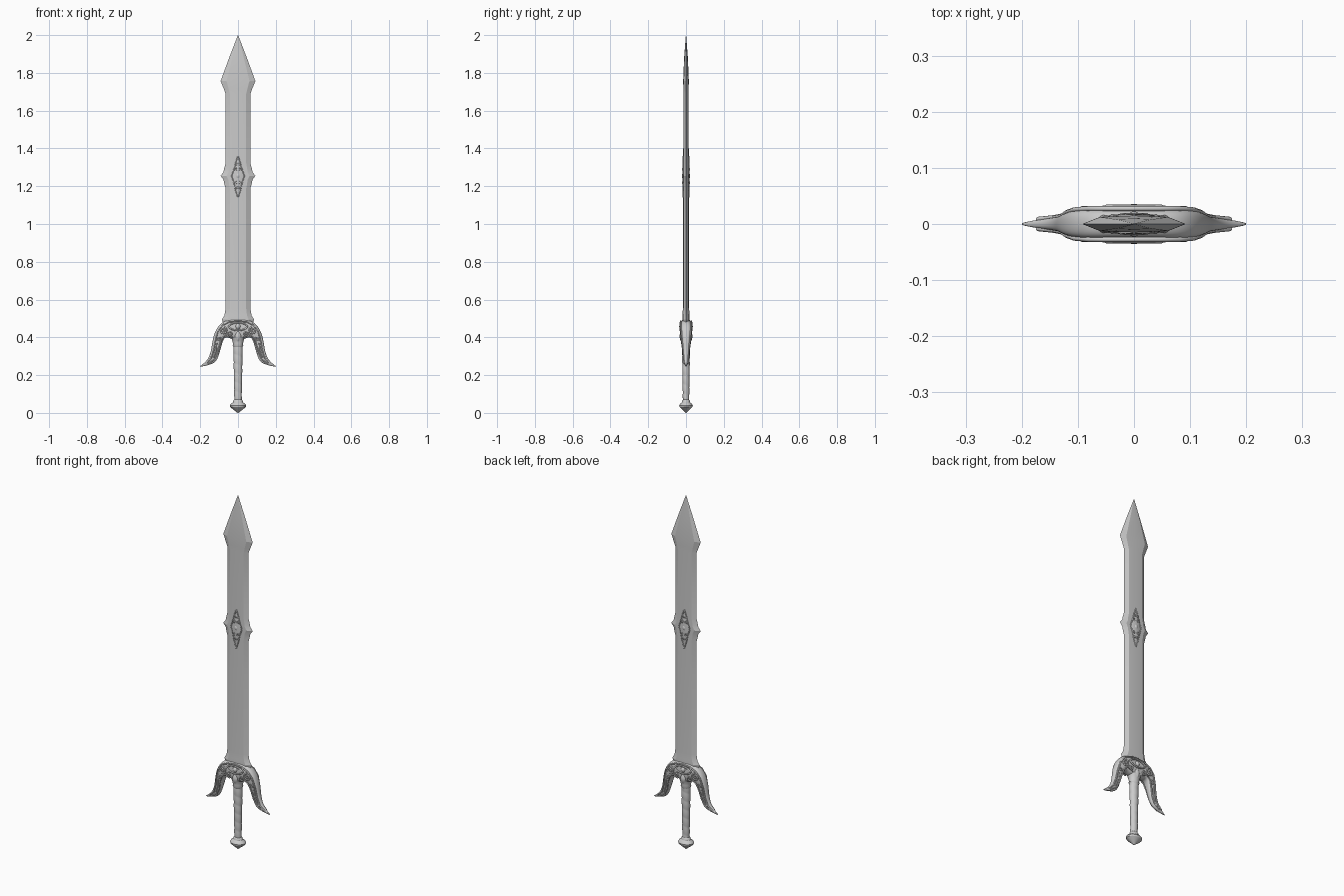
import bpy, bmesh
from math import sin, cos, pi, copysign
from mathutils import Vector

if "Cube" in bpy.data.objects:
    bpy.data.objects.remove(bpy.data.objects["Cube"])


def loft(name, rings, angle=35, subsurf=0):
    """Skin a list of equal-length vertex rings and cap both ends."""
    bm = bmesh.new()
    rows = [[bm.verts.new(p) for p in ring] for ring in rings]
    n = len(rows[0])
    for a, b in zip(rows, rows[1:]):
        for i in range(n):
            bm.faces.new((a[i], a[(i + 1) % n], b[(i + 1) % n], b[i]))
    bm.faces.new(rows[0][::-1])
    bm.faces.new(rows[-1])
    bmesh.ops.recalc_face_normals(bm, faces=bm.faces)
    me = bpy.data.meshes.new(name)
    bm.to_mesh(me)
    bm.free()
    ob = bpy.data.objects.new(name, me)
    bpy.context.collection.objects.link(ob)
    if subsurf:
        mod = ob.modifiers.new("smooth", 'SUBSURF')
        mod.levels = mod.render_levels = subsurf
    bpy.ops.object.select_all(action='DESELECT')
    ob.select_set(True)
    bpy.context.view_layer.objects.active = ob
    bpy.ops.object.shade_smooth_by_angle(angle=angle * pi / 180)
    return ob


def trims(name, lines, sides=(1, -1)):
    """Raised mouldings: (points (x, depth, z), radius, closed), copied to front and back."""
    cu = bpy.data.curves.new(name, 'CURVE')
    cu.dimensions = '3D'
    cu.bevel_depth = 1.0
    cu.bevel_resolution = 1
    cu.use_fill_caps = True
    for pts, rad, closed in lines:
        for sx in sides:
            for sy in (1, -1):
                sp = cu.splines.new('POLY')
                sp.points.add(len(pts) - 1)
                for p, (x, y, z) in zip(sp.points, pts):
                    p.co = (sx * x, sy * y, z, 1)
                    p.radius = rad
                sp.use_cyclic_u = closed
    ob = bpy.data.objects.new(name, cu)
    bpy.context.collection.objects.link(ob)
    return ob


def ellipse(rx, ry, z, n=20):
    return [(rx * cos(2 * pi * i / n), ry * sin(2 * pi * i / n), z) for i in range(n)]


def almond(w, h, y, z, n=12):
    up = [(w * cos(pi * i / n), y, z + h * sin(pi * i / n) ** 1.4) for i in range(n)]
    return up + [(-x, y, 2 * z - zz) for x, y, zz in up]


def spiral(cx, cz, r, y, start, turns, n=22):
    return [(cx + r * (1 - .8 * i / n) * cos(start + turns * 2 * pi * i / n), y,
             cz + r * (1 - .8 * i / n) * sin(start + turns * 2 * pi * i / n)) for i in range(n + 1)]


def gem(name, w, h, y0, y1, z, ends=2.0):
    """Domed boss standing on the front and back faces."""
    for side, tag in ((-1, "front"), (1, "back")):
        rings = []
        for k in (1, .85, .6, .3, .05):
            y = y0 + (y1 - y0) * (1 - k * k)
            ring = []
            for i in range(20):
                c, s = cos(2 * pi * i / 20), sin(2 * pi * i / 20)
                ring.append((w * k * copysign(abs(c) ** ends, c), side * y,
                             z + h * k * copysign(abs(s), s)))
            rings.append(ring)
        loft(f"{name}_{tag}", rings)


# Blade: ridged section with bevelled edges, barbed middle and spear tip
blade = [(.46, .075, .019), (.495, .085, .019), (.515, .072, .018), (.55, .066, .017),
         (1.0, .066, .016), (1.19, .066, .0155), (1.215, .073, .0155), (1.235, .077, .0155),
         (1.255, .092, .0155), (1.275, .077, .0155), (1.295, .073, .015), (1.32, .066, .015),
         (1.5, .066, .014), (1.69, .066, .014), (1.715, .075, .014), (1.757, .092, .015),
         (1.88, .047, .010), (2.0, .0008, .0008)]
rings = []
for z, w, t in blade:
    half = [(w, 0), (.66 * w, .82 * t), (0, t), (-.66 * w, .82 * t)]
    rings.append([(x, y, z) for x, y in half] + [(-x, -y, z) for x, y in half])
loft("blade", rings, 12)

# Crossguard: arched body with two arms sweeping down to points
arm = [((0, .502), (0, .385), .029), ((.05, .497), (.035, .39), .029),
       ((.092, .478), (.06, .402), .029), ((.122, .435), (.076, .392), .026),
       ((.137, .38), (.085, .362), .020), ((.142, .33), (.098, .313), .015),
       ((.156, .29), (.112, .275), .012), ((.178, .264), (.134, .258), .009),
       ((.204, .246), (.200, .243), .002)]
full = [((-o[0], o[1]), (-i[0], i[1]), t) for o, i, t in arm[:0:-1]] + arm
rings = []
for o, i, t in full:
    o, i = Vector((o[0], 0, o[1])), Vector((i[0], 0, i[1]))
    ring = []
    for k in range(12):
        c, s = cos(2 * pi * k / 12), sin(2 * pi * k / 12)
        p = (o + i) / 2 + (o - i) / 2 * copysign(abs(c) ** .7, c)
        p.y = t * copysign(abs(s) ** .55, s)
        ring.append(p)
    rings.append(ring)
loft("crossguard", rings, 60, 2)

# Guard mouldings: border arcs, scrolls and feathered grooves
border = [(x, t + .0005, z) for x, t, z in
          ((0, .027, .486), (.045, .027, .482), (.082, .027, .465), (.107, .025, .432),
           (.121, .020, .38), (.129, .014, .33), (.144, .011, .287), (.172, .008, .262))]
lower = [(x, t + .0005, z) for x, t, z in
         ((.03, .028, .402), (.062, .028, .415), (.085, .026, .395),
          (.097, .020, .36), (.108, .014, .315), (.124, .011, .282), (.16, .008, .26))]
trims("guard_scrolls", [
    (border, .0042, False), (lower, .0038, False),
    (spiral(.079, .436, .021, .028, 1.9, 1.5), .0045, False),
    (spiral(.042, .420, .014, .029, .6, -1.4), .004, False),
    (spiral(.105, .392, .012, .022, 2.2, 1.2), .0035, False),
    ([(.113, .019, .37), (.116, .015, .33), (.13, .012, .29)], .004, False)])

# Eye in the middle of the guard
trims("guard_eye_rim", [(almond(.05, .021, .030, .457), .0045, True)], (1,))
gem("guard_eye", .013, .016, .027, .036, .457, 1.0)
gem("guard_drop", .016, .028, .026, .034, .405, 1.6)

# Raised emblem on the blade
gem("emblem_plate", .036, .11, .012, .0195, 1.25, 1.7)
gem("emblem_jewel", .013, .018, .015, .0225, 1.255, 1.0)
lines = [(spiral(.013, 1.255 + s * .034, .010, .0175, s * -.5, s * 1.3), .0025, False)
         for s in (1, -1)]
lines += [(spiral(.008, 1.255 + s * .061, .007, .0175, s * -.5, s * 1.3), .0022, False)
          for s in (1, -1)]
rim = [(0, .015, 1.36), (.012, .015, 1.325), (.02, .015, 1.295), (.034, .014, 1.255),
       (.02, .015, 1.21), (.012, .015, 1.175), (0, .015, 1.14)]
trims("emblem_scrolls", lines + [(rim, .003, False)])

# Grip: tapering handle with a spiral wrap
rings = []
for j in range(111):
    u = j / 110
    z = .05 + .34 * u
    r = .019 + .006 * u
    ring = []
    for k in range(24):
        a = 2 * pi * k / 24
        wrap = 1 + .06 * abs(sin(a / 2 + u * pi * 7)) - .03
        ring.append((r * wrap * cos(a), .86 * r * wrap * sin(a), z))
    rings.append(ring)
loft("grip", rings, 50)

# Collar under the guard
loft("grip_collar", [ellipse(r, r * .9, z) for r, z in
     ((.023, .348), (.028, .356), (.027, .368), (.031, .385), (.036, .40))])

# Pommel: flared cap with a blunt pointed end
loft("pommel", [ellipse(r, r * .82, z, 16) for r, z in
     ((.003, .0), (.012, .008), (.027, .019), (.042, .032), (.044, .040), (.038, .048),
      (.027, .056), (.024, .066), (.020, .070))], 30)
